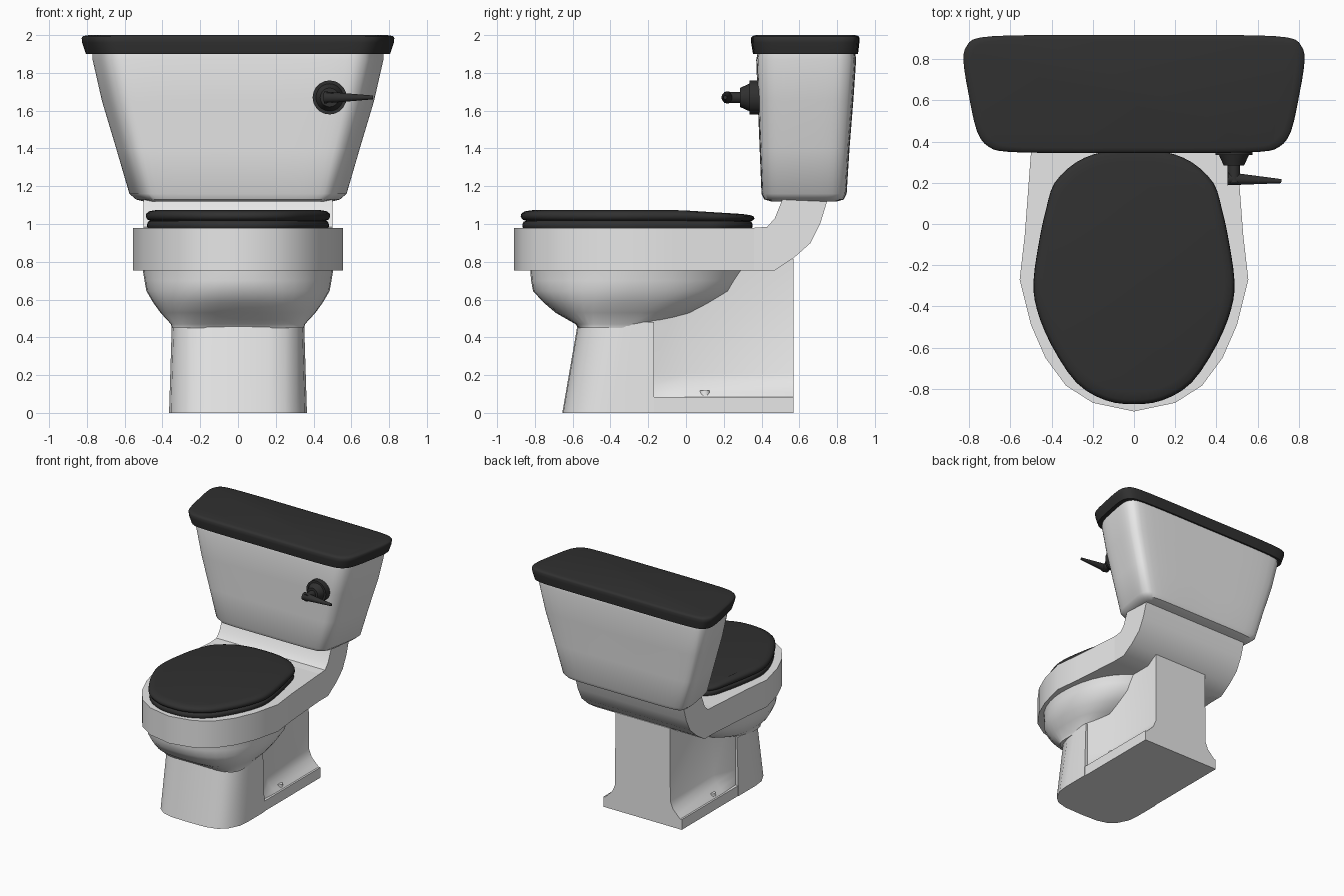
import bpy, bmesh, math
from mathutils import Vector, Matrix

cube = bpy.data.objects.get("Cube")
if cube:
    bpy.data.objects.remove(cube, do_unlink=True)


def material(name, value):
    m = bpy.data.materials.new(name)
    m.use_nodes = True
    col = (value, value, value, 1)
    m.diffuse_color = col
    m.node_tree.nodes["Principled BSDF"].inputs["Base Color"].default_value = col
    return m


WHITE = material("white_porcelain", 0.8)
BLACK = material("black_plastic", 0.03)


def finish(name, bm, mat, angle=35):
    bmesh.ops.recalc_face_normals(bm, faces=bm.faces)
    me = bpy.data.meshes.new(name)
    bm.to_mesh(me)
    bm.free()
    me.materials.append(mat)
    me.shade_smooth()
    me.set_sharp_from_angle(angle=math.radians(angle))
    ob = bpy.data.objects.new(name, me)
    bpy.context.collection.objects.link(ob)
    return ob


def loft(name, rings, mat, angle=35):
    """Skin equal-length rings of 3D points and cap both ends."""
    bm = bmesh.new()
    vs = [[bm.verts.new(p) for p in r] for r in rings]
    n = len(vs[0])
    for a, b in zip(vs, vs[1:]):
        for i in range(n):
            j = (i + 1) % n
            bm.faces.new((a[i], a[j], b[j], b[i]))
    bm.faces.new(vs[0])
    bm.faces.new(vs[-1])
    return finish(name, bm, mat, angle)


def mirrored(half):
    """Close a half outline that starts and ends on x = 0."""
    return half + [(-x, y) for x, y in half[-2:0:-1]]


def smooth(pts, steps=3):
    """Round a closed outline with a Catmull-Rom curve."""
    n, out = len(pts), []
    for i in range(n):
        a, b, c, d = (Vector(pts[(i + k) % n]) for k in (-1, 0, 1, 2))
        for s in range(steps):
            t = s / steps
            out.append(tuple(b + (c - a) * t / 2 + (a * 2 - b * 5 + c * 4 - d) * t * t / 2
                             + (b * 3 - a - c * 3 + d) * t ** 3 / 2))
    return out


def at(outline, z):
    return [(x, y, z) for x, y in outline]


def cone(name, start, end, r1, r2, mat, segs=20):
    a, b = Vector(start), Vector(end)
    d = b - a
    bm = bmesh.new()
    mat4 = Matrix.Translation((a + b) / 2) @ d.to_track_quat('Z', 'Y').to_matrix().to_4x4()
    bmesh.ops.create_cone(bm, cap_ends=True, segments=segs, radius1=r1, radius2=r2,
                          depth=d.length, matrix=mat4)
    return finish(name, bm, mat)


# Tank and its lid share one rounded outline
tank_shape = mirrored([(0, 0), (.45, 0), (.74, .01), (.85, .05), (.92, .18), (.97, .5),
                       (1, .78), (.98, .91), (.9, .98), (.6, 1), (0, 1)])


def tank_ring(z, hw, y0, y1):
    return [(x * hw, y0 + (y1 - y0) * v, z) for x, v in smooth(tank_shape)]


loft("tank", [tank_ring(*r) for r in (
    (1.12, .50, .45, .80), (1.13, .54, .415, .835), (1.16, .575, .40, .85),
    (1.4, .645, .39, .865), (1.65, .72, .38, .885), (1.87, .77, .372, .90),
    (1.91, .77, .38, .895))], WHITE)
loft("tank_lid", [tank_ring(*r) for r in (
    (1.9, .805, .355, .91), (1.96, .825, .345, .917), (1.985, .828, .345, .917),
    (1.995, .82, .352, .912), (2.0, .79, .37, .895))], BLACK, 50)

# Rim of the bowl
rim = mirrored([(0, -.91), (.2, -.868), (.33, -.785), (.43, -.65), (.50, -.49), (.555, -.27),
                (.53, -.05), (.50, .35), (.49, .44), (0, .44)])
loft("bowl_rim", [at(rim, .755), at(rim, .98)], WHITE)

# Neck that rises from the rim to carry the tank
neck = [(.36, .98), (.43, .985), (.47, 1.03), (.51, 1.13), (.75, 1.13),
        (.71, 1.0), (.66, .9), (.57, .82), (.47, .755), (.36, .755)]
loft("neck", [[(x, y, z) for y, z in neck] for x in (-.5, .5)], WHITE)


# Bowl underside
def bowl_ring(z, yf, yb, hw, power):
    pts, yc = [], yf + (yb - yf) * .46
    for i in range(40):
        a = 2 * math.pi * i / 40
        s, c = math.sin(a), math.cos(a)
        x = math.copysign(abs(s) ** (2 / power), s) * hw
        y = math.copysign(abs(c) ** (2 / power), c)
        pts.append((x, yc - y * (yc - yf if y > 0 else yb - yc), z))
    return pts


loft("bowl", [bowl_ring(*r) for r in (
    (.45, -.57, -.17, .35, 4), (.47, -.585, -.14, .355, 3.6), (.53, -.69, .06, .41, 2.8),
    (.585, -.755, .18, .45, 2.4), (.645, -.81, .29, .485, 2.2), (.7, -.82, .33, .495, 2.1),
    (.76, -.825, .37, .505, 2.1))], WHITE, 45)


# Pedestal: broad front column, narrower rear column and foot
def front_ring(z, hw, yf):
    half = [(0, yf), (.16, yf + .005), (.25, yf + .03), (.31, yf + .08),
            (hw - .01, yf + .17), (hw, yf + .26), (hw, -.17), (0, -.17)]
    return at(mirrored(half), z)


def rear_ring(z, hw):
    return at(mirrored([(0, -.3), (.335, -.3), (.335, -.17), (hw, 0), (hw, .57), (0, .57)]), z)


loft("pedestal_front", [front_ring(0, .365, -.655), front_ring(.48, .35, -.572)], WHITE)
loft("pedestal_rear", [rear_ring(*r) for r in (
    (.085, .345), (.11, .32), (.15, .28), (.21, .255), (.815, .25))], WHITE)
foot = mirrored([(0, -.3), (.36, -.3), (.36, .57), (0, .57)])
loft("foot", [at(foot, 0), at(foot, .085)], WHITE)
for side, label in ((1, "left"), (-1, "right")):
    cone(label + "_bolt_cap", (side * .31, .1, .07), (side * .31, .1, .118), .032, .026, WHITE, 12)

# Seat and cover
seat = smooth(mirrored([(0, -.875), (.14, -.855), (.28, -.77), (.4, -.59), (.47, -.42),
                        (.488, -.28), (.46, -.08), (.425, .08), (.385, .2), (.28, .3),
                        (.15, .35), (0, .362)]))


def seat_ring(z, scale, drop=0):
    """Scale the outline about its middle; drop lowers the back."""
    yc = -.26
    return [(x * scale, yc + (y - yc) * scale, z - drop * max(0, y) / .36) for x, y in seat]


loft("seat", [seat_ring(*r) for r in (
    (.97, .97), (.985, .985), (1.0, .985), (1.012, .975), (1.018, .95))], BLACK, 60)
loft("seat_cover", [seat_ring(*r) for r in (
    (1.018, .96, .005), (1.024, .985, .005), (1.038, 1, .01), (1.055, .995, .015),
    (1.067, .965, .02), (1.073, .9, .02))], BLACK, 60)

# Flush lever
LX, LZ = .485, 1.67
cone("lever_plate", (LX, .40, LZ), (LX, .335, LZ), .09, .09, BLACK)
cone("lever_hub", (LX, .34, LZ), (LX, .285, LZ), .075, .05, BLACK)
cone("lever_shaft", (LX, .29, LZ), (LX, .2, LZ), .03, .03, BLACK)
cone("lever_handle", (.455, .22, LZ), (.715, .208, LZ), .032, .01, BLACK)
